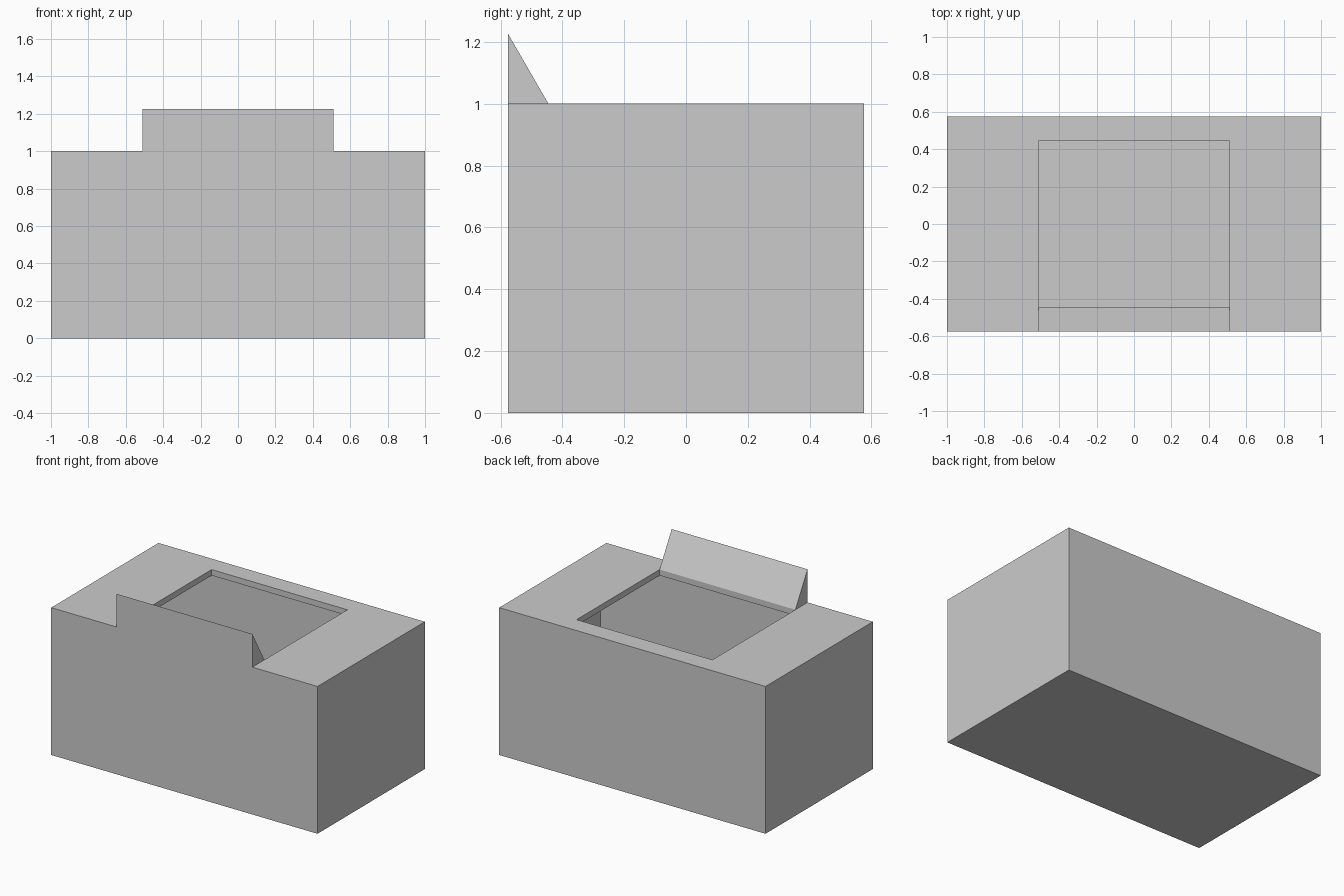
import bpy, bmesh, math
from mathutils import Matrix

if "Cube" in bpy.data.objects:
    bpy.data.objects.remove(bpy.data.objects["Cube"])

grey = bpy.data.materials.new("plain grey")
grey.use_nodes = True
colour = (0.6, 0.6, 0.6, 1)
grey.diffuse_color = colour
grey.node_tree.nodes["Principled BSDF"].inputs["Base Color"].default_value = colour

HALF_Y = 0.575      # half depth of the box
OPEN_X, OPEN_Y = 0.51, 0.445    # half size of the top opening
WALL_X, WALL_Y, LID = 0.04, 0.12, 0.04


def make(name, bm):
    bmesh.ops.recalc_face_normals(bm, faces=bm.faces[:])
    mesh = bpy.data.meshes.new(name)
    bm.to_mesh(mesh)
    bm.free()
    mesh.materials.append(grey)
    obj = bpy.data.objects.new(name, mesh)
    bpy.context.collection.objects.link(obj)
    return obj


def block(name, half_x, half_y, low, high):
    bm = bmesh.new()
    size = Matrix.Diagonal((2 * half_x, 2 * half_y, high - low, 1))
    bmesh.ops.create_cube(bm, size=1, matrix=Matrix.Translation((0, 0, (low + high) / 2)) @ size)
    return make(name, bm)


def prism(name, profile, half_x):
    bm = bmesh.new()
    face = bm.faces.new([bm.verts.new((-half_x, y, z)) for y, z in profile])
    new = bmesh.ops.extrude_face_region(bm, geom=[face])["geom"]
    bmesh.ops.translate(bm, vec=(2 * half_x, 0, 0), verts=[g for g in new if isinstance(g, bmesh.types.BMVert)])
    return make(name, bm)


def combine(target, tool, operation):
    mod = target.modifiers.new(operation.title(), 'BOOLEAN')
    mod.object, mod.operation, mod.solver = tool, operation, 'EXACT'
    bpy.context.view_layer.objects.active = target
    bpy.ops.object.modifier_apply(modifier=mod.name)
    bpy.data.objects.remove(tool)


# Hollow box with a wedge-shaped upstand along the front of its opening
body = block("box_body", 1, HALF_Y, 0, 1)
upstand = prism("front_upstand", [(-HALF_Y, 0.99), (-HALF_Y, 1.225), (-OPEN_Y, 1), (-OPEN_Y, 0.99)], OPEN_X)
combine(body, upstand, 'UNION')
combine(body, block("cavity", 1 - WALL_X, HALF_Y - WALL_Y, LID, 1 - LID), 'DIFFERENCE')
combine(body, block("opening", OPEN_X, OPEN_Y, 0.5, 1.0), 'DIFFERENCE')

# Merge the flat areas left split by the cuts
bm = bmesh.new()
bm.from_mesh(body.data)
bmesh.ops.remove_doubles(bm, verts=bm.verts[:], dist=0.0005)
bmesh.ops.dissolve_limit(bm, angle_limit=math.radians(1), verts=bm.verts[:], edges=bm.edges[:])
bm.to_mesh(body.data)
bm.free()
